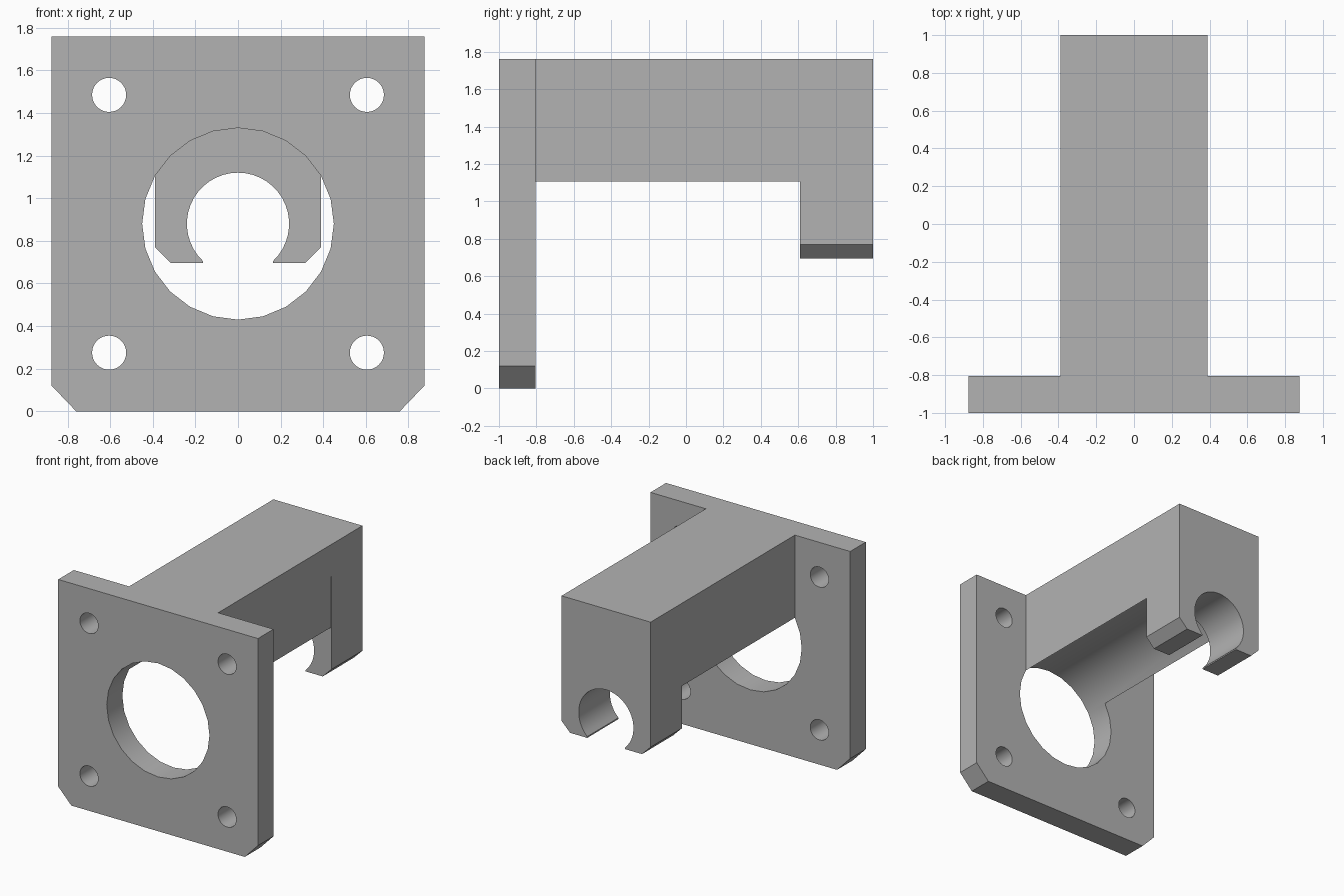
import bpy
import bmesh
from math import cos, sin, pi, radians, acos

cube = bpy.data.objects.get("Cube")
if cube:
    bpy.data.objects.remove(cube, do_unlink=True)

AXIS_Z, TOP = 0.88, 1.76      # bore axis height, top face
BORE, ARM_HALF = 0.45, 0.39   # bore radius, half width of the arm
PLATE_BACK, CLAMP_FRONT = -0.805, 0.61

grey = bpy.data.materials.new("plain grey")
grey.use_nodes = True
grey.diffuse_color = (0.45, 0.45, 0.45, 1)
grey.node_tree.nodes["Principled BSDF"].inputs["Base Color"].default_value = grey.diffuse_color


def arc(x, z, r, start, end, steps):
    """Points on an arc in the xz plane, both ends included."""
    angles = [start + (end - start) * i / steps for i in range(steps + 1)]
    return [(x + r * cos(a), z + r * sin(a)) for a in angles]


def circle(x, z, r, sides):
    return arc(x, z, r, 0, 2 * pi, sides)[:-1]


def prism(name, loops, y0, y1):
    """Extrude an xz outline, with optional hole loops, from y0 to y1."""
    bm = bmesh.new()
    for loop in loops:
        verts = [bm.verts.new((x, y0, z)) for x, z in loop]
        for a, b in zip(verts, verts[1:] + verts[:1]):
            bm.edges.new((a, b))
    bmesh.ops.triangle_fill(bm, edges=bm.edges[:], use_beauty=True, normal=(0, -1, 0))
    new = bmesh.ops.extrude_face_region(bm, geom=bm.faces[:], use_keep_orig=True)["geom"]
    moved = [v for v in new if isinstance(v, bmesh.types.BMVert)]
    bmesh.ops.translate(bm, verts=moved, vec=(0, y1 - y0, 0))
    bmesh.ops.recalc_face_normals(bm, faces=bm.faces[:])
    mesh = bpy.data.meshes.new(name)
    bm.to_mesh(mesh)
    bm.free()
    mesh.materials.append(grey)
    obj = bpy.data.objects.new(name, mesh)
    bpy.context.collection.objects.link(obj)
    return obj


def mirrored(half):
    """Close a right-hand half outline with its mirror image."""
    return half + [(-x, z) for x, z in reversed(half)]


# Mounting plate: chamfered lower corners, large bore and four screw holes
outline = mirrored([(0.76, 0), (0.875, 0.12), (0.875, TOP)])
screws = [circle(sx * 0.605, AXIS_Z + sz * 0.605, 0.08, 32)
          for sx in (-1, 1) for sz in (-1, 1)]
bracket = prism("mounting_bracket", [outline, circle(0, AXIS_Z, BORE, 24)] + screws,
                -1, PLATE_BACK)

# Arm: solid bar hollowed underneath by the bore
arm = prism("arm", [[(-ARM_HALF, TOP), (ARM_HALF, TOP)]
                    + arc(0, AXIS_Z, BORE, radians(30), radians(150), 8)],
            PLATE_BACK, CLAMP_FRONT)

# End clamp: open round seat with chamfered jaws
ring, slot, foot = 0.24, 0.165, 0.695
lip = acos(slot / ring)
seat = arc(0, AXIS_Z, ring, pi + lip, -lip, 32)
clamp = prism("clamp", [[(-ARM_HALF, TOP), (-ARM_HALF, 0.77), (-0.315, foot), (-slot, foot)]
                        + seat
                        + [(slot, foot), (0.315, foot), (ARM_HALF, 0.77), (ARM_HALF, TOP)]],
              CLAMP_FRONT, 1)

# Fuse the parts into one solid
bpy.context.view_layer.objects.active = bracket
for part in (arm, clamp):
    fuse = bracket.modifiers.new("fuse", 'BOOLEAN')
    fuse.operation, fuse.solver, fuse.object = 'UNION', 'EXACT', part
    bpy.ops.object.modifier_apply(modifier=fuse.name)
    bpy.data.objects.remove(part, do_unlink=True)

# Merge coplanar faces and shade the round walls smooth
bm = bmesh.new()
bm.from_mesh(bracket.data)
bmesh.ops.remove_doubles(bm, verts=bm.verts[:], dist=0.0005)
bmesh.ops.dissolve_limit(bm, angle_limit=radians(1), verts=bm.verts[:], edges=bm.edges[:])
bm.to_mesh(bracket.data)
bm.free()
for obj in bpy.context.selected_objects:
    obj.select_set(False)
bracket.select_set(True)
bpy.ops.object.shade_smooth_by_angle(angle=radians(30))
